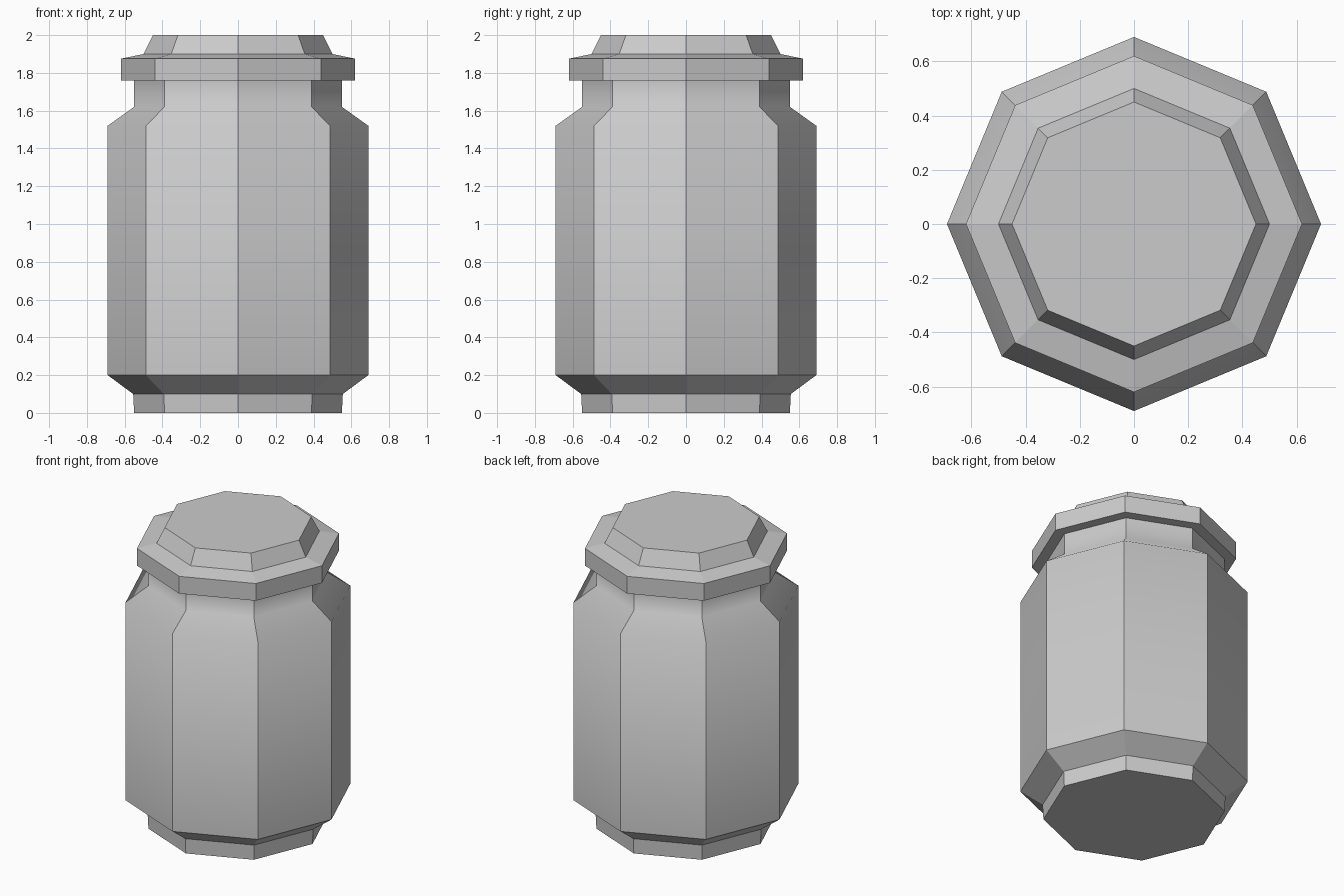
import bpy, bmesh
from math import cos, sin, pi

if "Cube" in bpy.data.objects:
    bpy.data.objects.remove(bpy.data.objects["Cube"])

SIDES = 8


def lathe(name, profile, smooth_rings=(), cap_bottom=False, cap_top=False):
    """Revolve (radius, z) points into an eight-sided shell; smooth_rings stay soft."""
    bm = bmesh.new()
    rings = [[bm.verts.new((r * cos(2 * pi * i / SIDES), r * sin(2 * pi * i / SIDES), z))
              for i in range(SIDES)] for r, z in profile]
    for low, high in zip(rings, rings[1:]):
        for i in range(SIDES):
            j = (i + 1) % SIDES
            bm.faces.new((low[i], low[j], high[j], high[i]))
    if cap_bottom:
        bm.faces.new(rings[0][::-1])
    if cap_top:
        bm.faces.new(rings[-1])
    for face in bm.faces:
        face.smooth = bool(smooth_rings)
    for edge in bm.edges:
        edge.smooth = any(all(v in rings[k] for v in edge.verts) for k in smooth_rings)
    mesh = bpy.data.meshes.new(name)
    bm.to_mesh(mesh)
    bm.free()
    obj = bpy.data.objects.new(name, mesh)
    bpy.context.collection.objects.link(obj)
    return obj


# Jar: foot, chamfer, straight wall, soft shoulder and neck
lathe("jar_body",
      [(0.55, 0), (0.555, 0.1), (0.69, 0.2), (0.69, 1.52), (0.55, 1.62), (0.55, 1.76)],
      smooth_rings=(3, 4), cap_bottom=True)

# Lid: underside rim, band, sloped shelf and raised top
lathe("jar_lid",
      [(0.55, 1.76), (0.62, 1.76), (0.62, 1.875), (0.5, 1.9), (0.45, 2.0)],
      cap_top=True)
